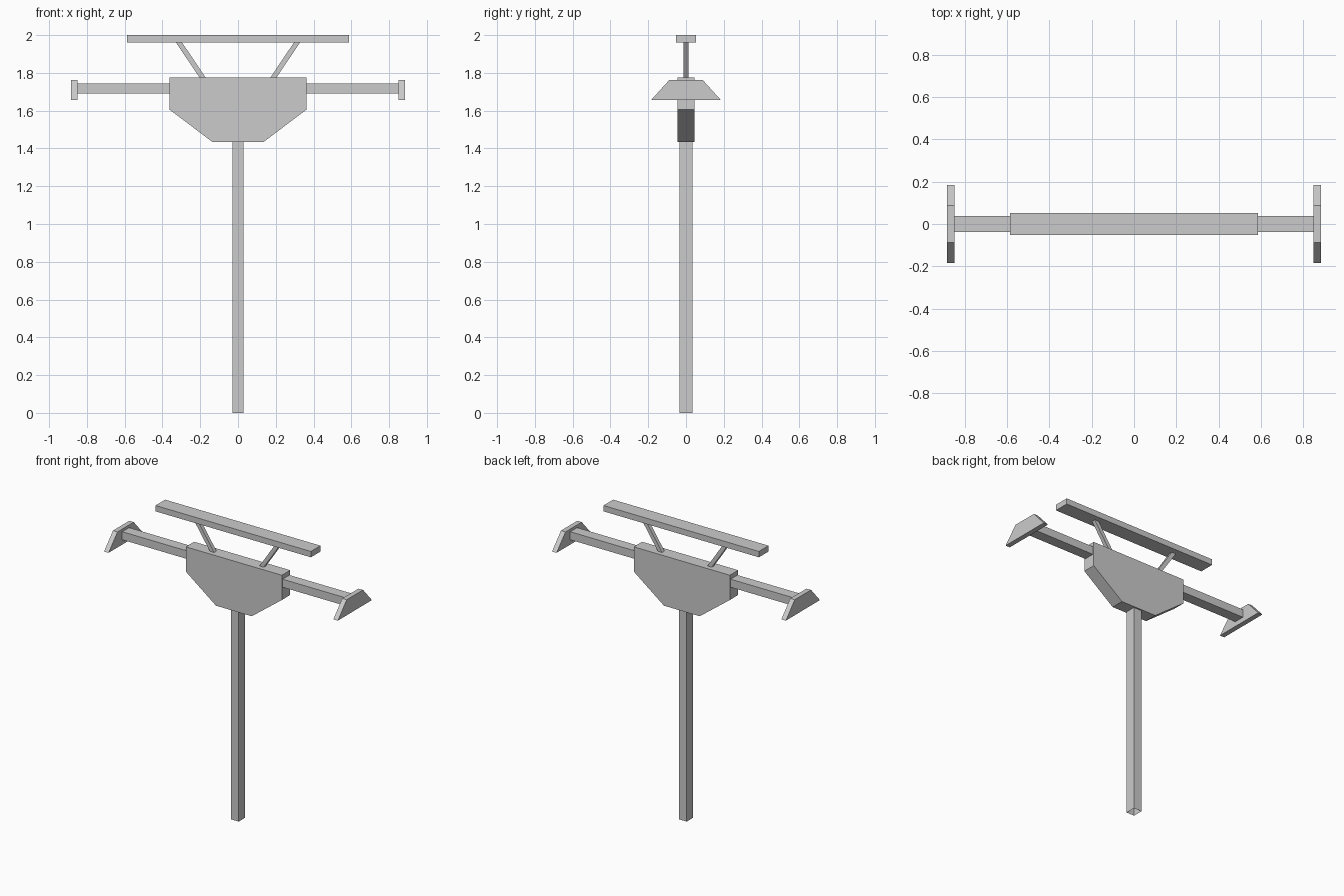
import bpy, bmesh
from mathutils import Vector

if "Cube" in bpy.data.objects:
    bpy.data.objects.remove(bpy.data.objects["Cube"])


def prism(name, profile, axis, lo, hi, mirror=False, open_ends=False):
    """Extrude a 2D profile along an axis; 'Y' profiles are (x, z), 'X' are (y, z), 'Z' are (x, y)."""
    place = {'X': lambda a, b, t: (t, a, b),
             'Y': lambda a, b, t: (a, t, b),
             'Z': lambda a, b, t: (a, b, t)}[axis]
    bm = bmesh.new()
    base = bm.faces.new([bm.verts.new(place(a, b, lo)) for a, b in profile])
    top = bmesh.ops.extrude_face_region(bm, geom=[base], use_keep_orig=True)
    verts = [g for g in top['geom'] if isinstance(g, bmesh.types.BMVert)]
    bmesh.ops.translate(bm, verts=verts, vec=Vector(place(0, 0, hi - lo)))
    bmesh.ops.recalc_face_normals(bm, faces=bm.faces)
    if open_ends:
        caps = [f for f in bm.faces if abs(f.normal.z) > 0.9]
        bmesh.ops.delete(bm, geom=caps, context='FACES_ONLY')
    mesh = bpy.data.meshes.new(name)
    bm.to_mesh(mesh)
    bm.free()
    obj = bpy.data.objects.new(name, mesh)
    bpy.context.collection.objects.link(obj)
    if mirror:
        obj.modifiers.new("Mirror", 'MIRROR').use_axis[0] = True
    return obj


def rect(w, b0, b1):
    return [(-w, b0), (w, b0), (w, b1), (-w, b1)]


# Upright post, an open-ended square tube
prism("post", rect(0.03, -0.035, 0.035), 'Z', 0, 1.45, open_ends=True)

# Six-sided centre panel
prism("centre_panel", [(-0.135, 1.434), (0.135, 1.434), (0.363, 1.606),
                       (0.363, 1.775), (-0.363, 1.775), (-0.363, 1.606)],
      'Y', -0.045, 0.045)

# Side arms and their trapezoid end plates
prism("side_arm", rect(0.037, 1.69, 1.745), 'X', 0.355, 0.852, mirror=True)
prism("end_plate", [(-0.184, 1.657), (0.184, 1.657), (0.088, 1.763), (-0.088, 1.763)],
      'X', 0.849, 0.883, mirror=True)

# Slanted struts carrying the top bar
prism("strut", [(0.168, 1.77), (0.2, 1.77), (0.331, 1.965), (0.299, 1.965)],
      'Y', -0.013, 0.013, mirror=True)
prism("top_bar", rect(0.052, 1.96, 2.0), 'X', -0.587, 0.587)
